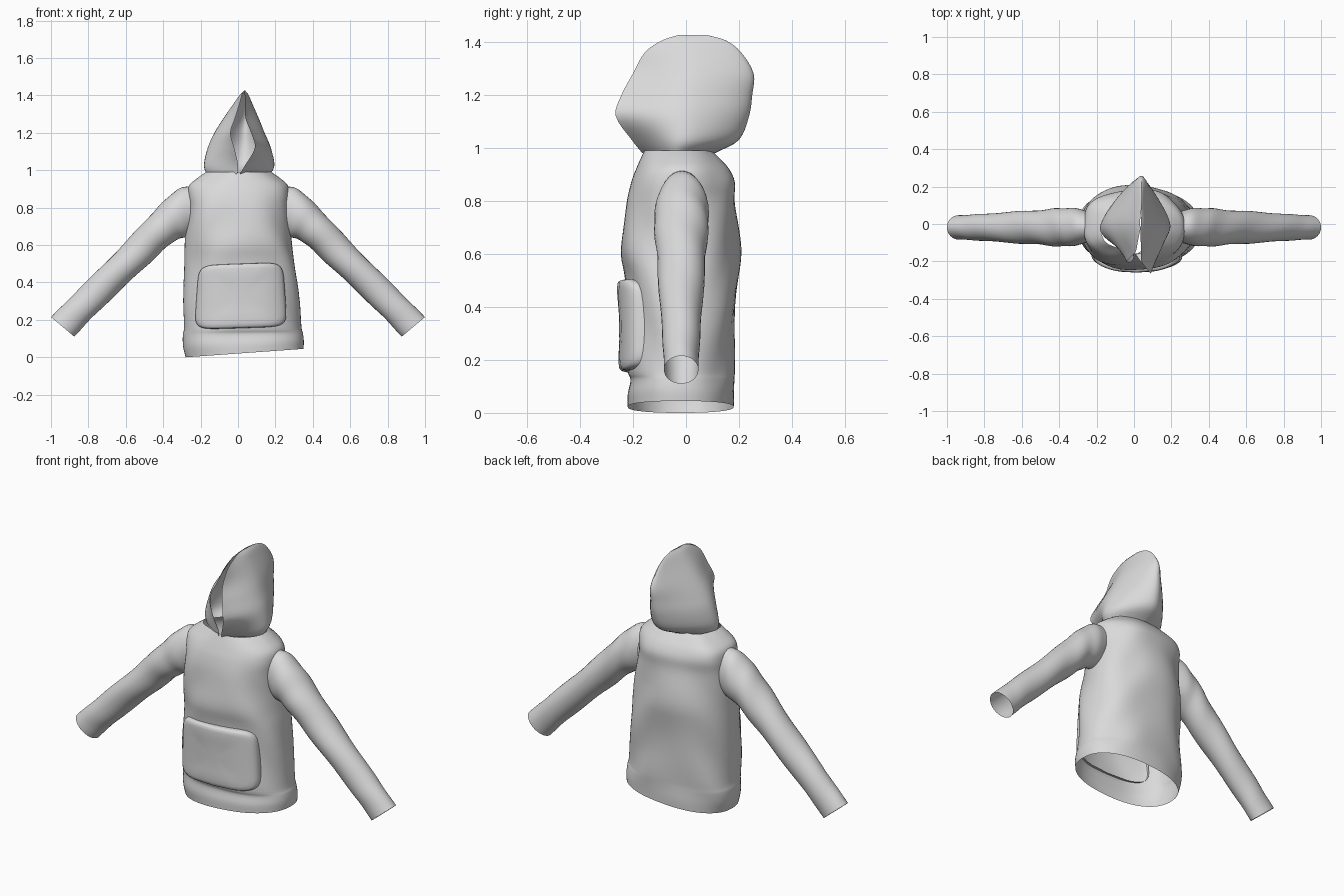
import bpy, bmesh, math
from mathutils import Vector

fabric = bpy.data.materials.new("light grey fabric")
fabric.diffuse_color = (0.7, 0.7, 0.7, 1)


def smooth_path(points, steps):
    """Catmull-Rom resampling of tuples of any length."""
    pts = [Vector(p) for p in points]
    pts = [2 * pts[0] - pts[1]] + pts + [2 * pts[-1] - pts[-2]]
    out = []
    for i in range(1, len(pts) - 2):
        a, b, c, d = pts[i - 1:i + 3]
        for k in range(steps):
            t = k / steps
            out.append(0.5 * (2 * b + (c - a) * t + (2 * a - 5 * b + 4 * c - d) * t * t
                              + (3 * b - a - 3 * c + d) * t ** 3))
    return out + [pts[-2]]


def loft(name, rows, closed=True, flip=False):
    """Skin a list of equal-length point rows with quads."""
    bm = bmesh.new()
    grid = [[bm.verts.new(p) for p in row] for row in rows]
    n = len(rows[0])
    for lo, hi in zip(grid, grid[1:]):
        for j in range(n if closed else n - 1):
            k = (j + 1) % n
            quad = [lo[j], lo[k], hi[k], hi[j]]
            bm.faces.new(quad[::-1] if flip else quad)
    bmesh.ops.remove_doubles(bm, verts=bm.verts, dist=1e-5)
    mesh = bpy.data.meshes.new(name)
    bm.to_mesh(mesh)
    bm.free()
    mesh.materials.append(fabric)
    ob = bpy.data.objects.new(name, mesh)
    bpy.context.collection.objects.link(ob)
    bpy.context.view_layer.objects.active = ob
    ob.select_set(True)
    bpy.ops.object.shade_smooth_by_angle(angle=math.radians(50))
    ob.select_set(False)
    return ob


def power(v, e):
    return math.copysign(abs(v) ** e, v)


def folds(a, z):
    """Shallow cloth folds."""
    return 0.004 * math.sin(17 * z + 3 * math.sin(2 * a + 1)) + 0.003 * math.sin(5 * a + 9 * z)


# Torso: height, left, right, front, back
sections = smooth_path([
    (0.00, -0.28, 0.350, -0.220, 0.180), (0.06, -0.295, 0.352, -0.222, 0.182),
    (0.12, -0.300, 0.348, -0.212, 0.182), (0.16, -0.295, 0.340, -0.220, 0.182),
    (0.30, -0.290, 0.325, -0.222, 0.184), (0.50, -0.288, 0.308, -0.228, 0.198),
    (0.60, -0.282, 0.290, -0.243, 0.203), (0.70, -0.275, 0.275, -0.238, 0.196),
    (0.80, -0.270, 0.270, -0.228, 0.185), (0.87, -0.275, 0.275, -0.208, 0.183),
    (0.92, -0.265, 0.265, -0.185, 0.160), (0.96, -0.215, 0.220, -0.165, 0.125),
    (0.99, -0.170, 0.175, -0.150, 0.095)], 4)
ROUND = 2.3


def torso_point(sec, a):
    z, xl, xr, yf, yb = sec
    fold = folds(a, z) * min(1, z / 0.15)
    cx, cy = (xl + xr) / 2, -0.02
    c, s = power(math.cos(a), 2 / ROUND), power(math.sin(a), 2 / ROUND)
    x = cx + ((xr - xl) / 2 + fold) * c
    y = cy + ((yb - cy if s > 0 else cy - yf) + fold) * s
    lift = 0.045 * (x + 0.28) / 0.63 * max(0, 1 - z / 0.15)   # slanted hem
    return (x, y, max(0, z + lift))


loft("torso", [[torso_point(s, math.tau * j / 72) for j in range(72)] for s in sections])


def torso_front(x, z):
    """Front y of the torso at x, z."""
    i = next(i for i in range(len(sections) - 1) if sections[i + 1][0] >= z)
    a, b = sections[i], sections[i + 1]
    _, xl, xr, yf, _ = a.lerp(b, (z - a[0]) / (b[0] - a[0]))
    u = min(1, abs(x - (xl + xr) / 2) / ((xr - xl) / 2))
    return -0.02 + (yf + 0.02) * (1 - u ** ROUND) ** (1 / ROUND)


# Front pocket: rounded pouch following the torso
pocket_rows = []
for size, bulge in [(1, -0.012), (1, 0.012), (0.985, 0.024), (0.94, 0.031), (0.85, 0.033),
                    (0.7, 0.034), (0.5, 0.032), (0.3, 0.030), (0.1, 0.030), (0, 0.030)]:
    row = []
    for j in range(64):
        a = math.tau * j / 64
        u, v = size * power(math.cos(a), 0.3), size * power(math.sin(a), 0.3)
        z = 0.328 + 0.172 * v + 0.008 * u
        x = 0.015 + (0.237 - 0.012 * v) * u
        row.append((x, torso_front(x, z) - bulge, z))
    pocket_rows.append(row)
loft("front_pocket", pocket_rows)

# Sleeves: upper edge x, z, lower edge x, z, y centre, half depth
sleeve = smooth_path([
    (0.255, 0.915, 0.255, 0.66, -0.015, 0.085), (0.32, 0.900, 0.285, 0.640, -0.015, 0.098),
    (0.39, 0.840, 0.330, 0.628, -0.017, 0.103), (0.46, 0.770, 0.385, 0.585, -0.018, 0.100),
    (0.56, 0.660, 0.470, 0.507, -0.018, 0.092), (0.70, 0.515, 0.600, 0.385, -0.018, 0.083),
    (0.85, 0.365, 0.745, 0.247, -0.018, 0.073), (0.94, 0.275, 0.825, 0.165, -0.018, 0.067),
    (1.00, 0.215, 0.875, 0.110, -0.018, 0.065)], 4)
for side, name in [(1, "right_sleeve"), (-1, "left_sleeve")]:
    rows = []
    for i, (tx, tz, bx, bz, cy, depth) in enumerate(sleeve):
        row = []
        for j in range(32):
            a = math.tau * j / 32
            f = 1 + 0.03 * math.sin(i * 0.9 + 2 * a) * math.sin(math.pi * i / (len(sleeve) - 1))
            c, s = math.cos(a) * f, math.sin(a) * f
            row.append((side * ((tx + bx) / 2 + (tx - bx) / 2 * c), cy - depth * s,
                        (tz + bz) / 2 + (tz - bz) / 2 * c))
        rows.append(row)
    loft(name, rows, flip=side < 0)

# Hood: height, then x, y of right rim, right side, back, left side, left rim
hood_levels = smooth_path([
    (0.980, 0.010, -0.165, 0.175, -0.03, 0.010, 0.11, -0.170, -0.03, -0.005, -0.165),
    (1.030, 0.040, -0.205, 0.195, -0.01, 0.020, 0.20, -0.182, -0.02, 0.000, -0.180),
    (1.120, 0.090, -0.265, 0.175, 0.00, 0.030, 0.238, -0.162, 0.00, -0.020, -0.205),
    (1.200, 0.070, -0.243, 0.142, 0.01, 0.035, 0.250, -0.125, 0.01, -0.040, -0.200),
    (1.280, 0.040, -0.200, 0.110, 0.02, 0.040, 0.255, -0.075, 0.02, -0.015, -0.175),
    (1.360, 0.037, -0.155, 0.075, 0.02, 0.040, 0.208, -0.020, 0.02, 0.010, -0.145),
    (1.405, 0.036, -0.090, 0.055, 0.02, 0.040, 0.150, 0.012, 0.02, 0.022, -0.085),
    (1.425, 0.035, -0.030, 0.038, 0.02, 0.040, 0.080, 0.033, 0.02, 0.034, -0.030)], 4)
hood_rows = []
for level in hood_levels:
    z, flat = level[0], level[1:]
    outline = smooth_path([(flat[k], flat[k + 1], z) for k in range(0, 10, 2)], 10)
    hood_rows.append(outline)
loft("hood", hood_rows, closed=False)
